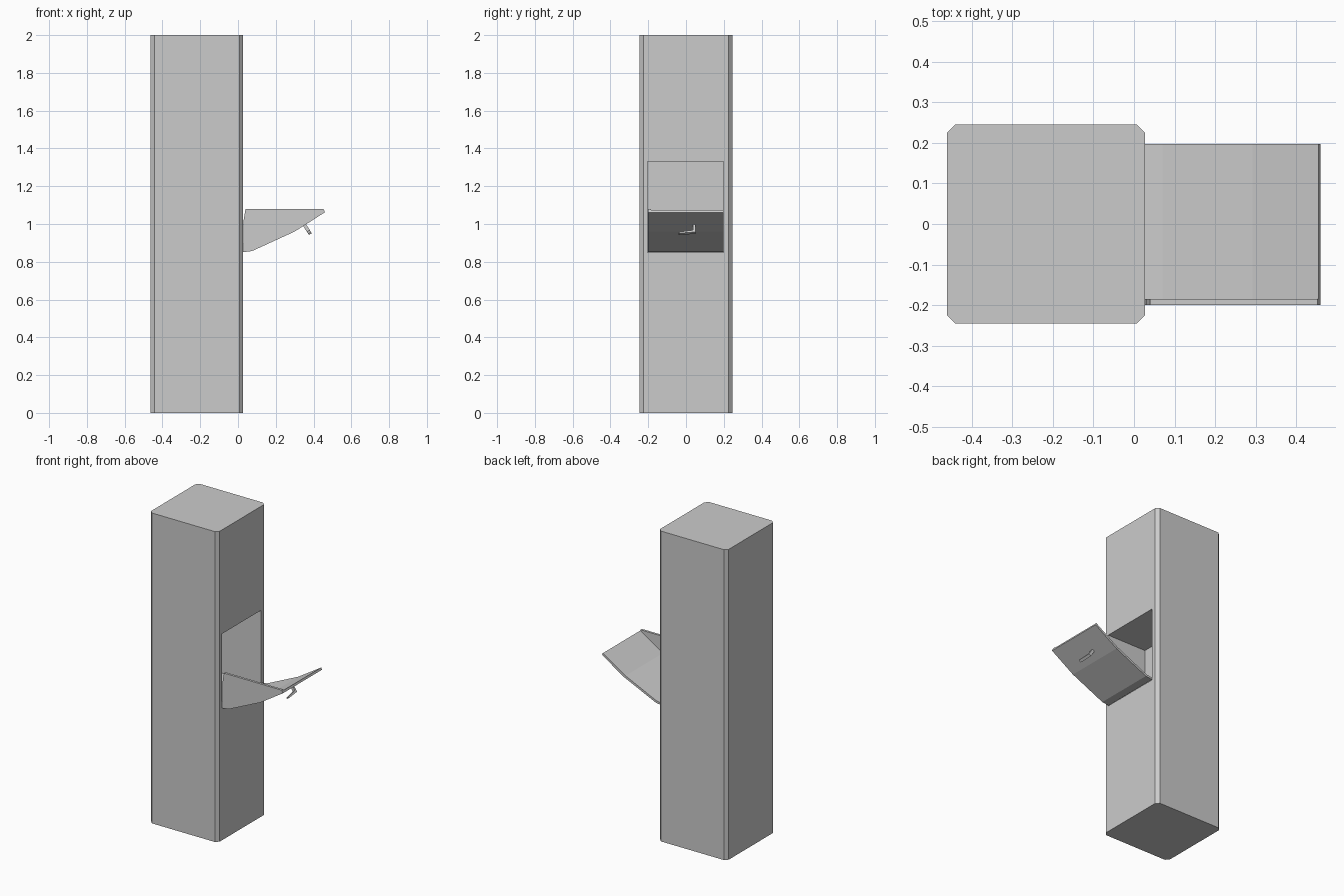
import bpy
import bmesh
from mathutils import Vector

if "Cube" in bpy.data.objects:
    bpy.data.objects.remove(bpy.data.objects["Cube"])


def prism(name, points, offset):
    """Closed solid: a planar outline swept along an offset vector."""
    bm = bmesh.new()
    face = bm.faces.new([bm.verts.new(p) for p in points])
    swept = bmesh.ops.extrude_face_region(bm, geom=[face])
    moved = [g for g in swept["geom"] if isinstance(g, bmesh.types.BMVert)]
    bmesh.ops.translate(bm, verts=moved, vec=Vector(offset))
    bmesh.ops.recalc_face_normals(bm, faces=bm.faces)
    mesh = bpy.data.meshes.new(name)
    bm.to_mesh(mesh)
    bm.free()
    obj = bpy.data.objects.new(name, mesh)
    bpy.context.collection.objects.link(obj)
    return obj


def side_profile(name, xz, y0, y1):
    return prism(name, [(x, y0, z) for x, z in xz], (0, y1 - y0, 0))


# Column with chamfered vertical corners
x0, x1, w, c = -0.462, 0.027, 0.245, 0.02
outline = [(x0 + c, -w), (x1 - c, -w), (x1, -w + c), (x1, w - c),
           (x1 - c, w), (x0 + c, w), (x0, w - c), (x0, -w + c)]
column = prism("column", [(x, y, 0) for x, y in outline], (0, 0, 2))

# Chute opening cut into the right face
cutter = side_profile("opening_cutter",
                      [(-0.255, 0.85), (0.1, 0.85), (0.1, 1.33), (-0.255, 1.33)],
                      -0.204, 0.198)
cutter.hide_render = True
cut = column.modifiers.new("opening", 'BOOLEAN')
cut.operation = 'DIFFERENCE'
cut.solver = 'EXACT'
cut.object = cutter
bpy.context.view_layer.objects.active = column
bpy.ops.object.modifier_apply(modifier=cut.name)
bpy.data.objects.remove(cutter)

# Bent flap plate hanging open from the lower edge
outer = [(0.027, 0.851), (0.075, 0.857), (0.30, 0.96), (0.46, 1.062)]
inner = [(0.455, 1.075), (0.293, 0.973), (0.07, 0.87), (0.027, 0.864)]
side_profile("flap_plate", outer + inner, -0.2, 0.198)

# Side guard of the flap
guard = outer + [(0.453, 1.08), (0.04, 1.08), (0.03, 1.02)]
side_profile("flap_side", guard, -0.2, -0.185)

# L-shaped handle standing out from the flap
out, along = Vector((0.54, 0, -0.84)), Vector((0.84, 0, 0.54))
base = Vector((0.352, 0, 0.995)) - along * 0.009
shape = [(0.05, 0), (0.05, 0.05), (-0.038, 0.058), (-0.04, 0.05),
         (0.036, 0.038), (0.038, 0)]
prism("handle", [base + out * s + Vector((0, y, 0)) for y, s in shape],
      along * 0.018)
